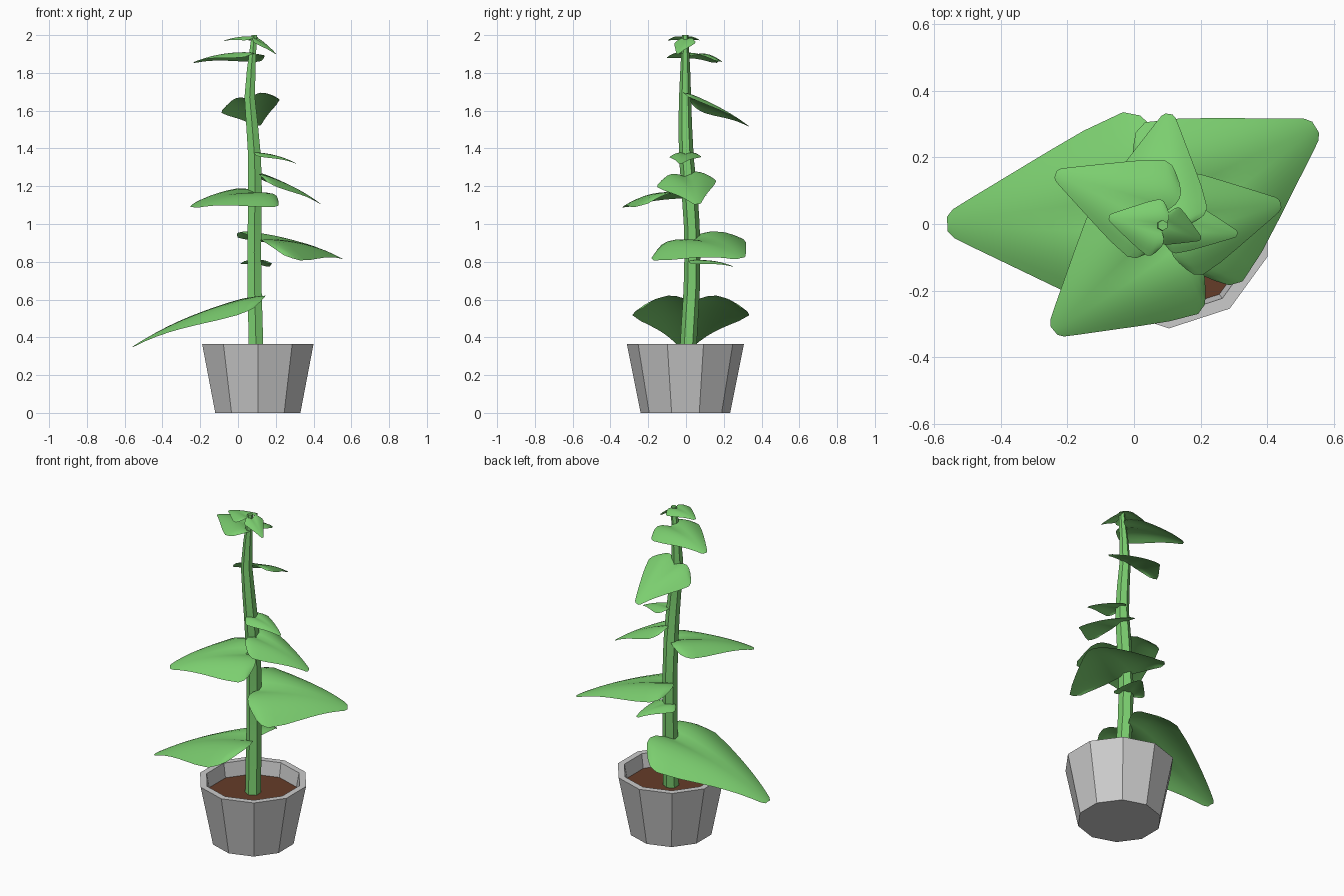
import bpy, bmesh, math
from mathutils import Vector

if "Cube" in bpy.data.objects:
    bpy.data.objects.remove(bpy.data.objects["Cube"])

def material(name, rgb):
    m = bpy.data.materials.new(name)
    m.diffuse_color = (*rgb, 1)
    m.use_nodes = True
    m.node_tree.nodes["Principled BSDF"].inputs["Base Color"].default_value = m.diffuse_color
    return m

GREEN = material("leaf_green", (0.2, 0.62, 0.16))
BROWN = material("soil_brown", (0.13, 0.045, 0.022))

def finish(bm, name, mat=None, angle=None, recalc=True):
    if recalc:
        bmesh.ops.recalc_face_normals(bm, faces=bm.faces)
    me = bpy.data.meshes.new(name)
    bm.to_mesh(me)
    bm.free()
    ob = bpy.data.objects.new(name, me)
    bpy.context.collection.objects.link(ob)
    if mat:
        me.materials.append(mat)
    if angle:
        bpy.ops.object.select_all(action='DESELECT')
        ob.select_set(True)
        bpy.context.view_layer.objects.active = ob
        bpy.ops.object.shade_smooth_by_angle(angle=math.radians(angle))
    return ob

def rings(sections, sides, turn=0.0):
    """Stack of horizontal n-gon rings (x, y, z, radius), capped at both ends."""
    bm = bmesh.new()
    loops = []
    for x, y, z, r in sections:
        loops.append([bm.verts.new((x + r * math.cos(turn + math.tau * i / sides),
                                    y + r * math.sin(turn + math.tau * i / sides), z))
                      for i in range(sides)])
    for a, b in zip(loops, loops[1:]):
        for i in range(sides):
            j = (i + 1) % sides
            bm.faces.new((a[i], a[j], b[j], b[i]))
    bm.faces.new(loops[0][::-1])
    bm.faces.new(loops[-1])
    return bm

# Pot: tapered ten-sided tub with a flat rim and recessed inside
PX, PY = 0.105, -0.003
pot = [(PX, PY, z, r) for z, r in
       ((0, 0.237), (0.365, 0.31), (0.365, 0.272), (0.27, 0.255))]
finish(rings(pot, 10, math.pi / 2), "pot")

# Soil disc
bm = bmesh.new()
bmesh.ops.create_circle(bm, cap_ends=True, segments=10, radius=0.257)
for v in bm.verts:
    v.co += Vector((PX, PY, 0.28))
finish(bm, "soil", BROWN, recalc=False)

# Stem: wandering six-sided stalk
stem = [(0.097, 0.008, 0.27, 0.044), (0.093, 0.018, 0.45, 0.044), (0.088, 0.03, 0.65, 0.043),
        (0.086, 0.034, 0.85, 0.042), (0.088, 0.03, 1.0, 0.042), (0.09, 0.018, 1.18, 0.042),
        (0.088, 0.002, 1.35, 0.039), (0.075, -0.004, 1.52, 0.036), (0.062, -0.005, 1.67, 0.032),
        (0.07, -0.004, 1.82, 0.026), (0.086, -0.004, 2.0, 0.016)]
finish(rings(stem, 6, math.pi / 6), "stem", GREEN, 40)

# Leaves: arrow-heart blades with two lobes, arched to a blunt drooping tip
WIDTH = [(0, 0.84), (0.06, 0.96), (0.14, 1), (0.33, 0.84), (0.5, 0.66),
         (0.7, 0.44), (0.9, 0.22), (0.97, 0.14), (1, 0.07)]

def half_width(v):
    for (a, wa), (b, wb) in zip(WIDTH, WIDTH[1:]):
        if v <= b:
            return wa + (wb - wa) * (v - a) / (b - a)
    return WIDTH[-1][1]

def leaf(name, base, tip, hw, roll=0.0, cols=12):
    base, tip = Vector(base), Vector(tip)
    axis = tip - base
    length = axis.xy.length
    left = Vector((-axis.y, axis.x, 0)) / length
    steps = [0, 0.03, 0.06, 0.1, 0.14, 0.23, 0.33, 0.42, 0.5, 0.6, 0.7, 0.8, 0.9, 0.97, 1]
    bm = bmesh.new()
    grid = []
    for v in steps:
        w = hw * half_width(v)
        row = []
        for i in range(cols + 1):
            u = 2 * i / cols - 1
            lobe = math.sin(math.pi * abs(u))
            s = v - 0.11 * (1 - v) ** 3 * lobe
            p = base + axis * s + left * (u * w)
            p.z += 0.28 * length * s * (1 - s)                    # arch
            p.z += w * (0.15 * (1 - v) ** 2 * lobe                # raised lobes
                        - (0.12 + 0.5 * v * (1 - v)) * u * u)     # drooping edges
            p.z += roll * u * w
            row.append(bm.verts.new(p))
        grid.append(row)
    for a, b in zip(grid, grid[1:]):
        for i in range(cols):
            bm.faces.new((a[i + 1], a[i], b[i], b[i + 1]))
    bm.normal_update()
    if sum(f.normal.z for f in bm.faces) < 0:
        bmesh.ops.reverse_faces(bm, faces=bm.faces)
    finish(bm, name, GREEN, 60, recalc=False)

LEAVES = [
    ((0.07, 0.03, 0.585), (-0.56, 0.0, 0.35), 0.31, 0.0),
    ((0.09, 0.05, 0.80), (0.16, 0.25, 0.775), 0.09, 0.0),
    ((0.12, 0.03, 0.91), (0.545, 0.29, 0.82), 0.28, 0.2),
    ((0.09, -0.05, 1.155), (-0.24, -0.32, 1.09), 0.235, -0.12),
    ((0.13, -0.005, 1.25), (0.44, 0.06, 1.105), 0.16, 0.1),
    ((0.11, 0.0, 1.37), (0.31, -0.03, 1.32), 0.085, 0.0),
    ((0.06, 0.03, 1.66), (0.105, 0.33, 1.52), 0.155, -0.22),
    ((0.08, 0.03, 1.89), (-0.235, 0.15, 1.855), 0.155, 0.07),
    ((0.08, -0.015, 1.985), (-0.075, 0.02, 1.97), 0.087, 0.0),
    ((0.1, 0.0, 1.975), (0.2, -0.045, 1.9), 0.06, 0.0),
]
for n, args in enumerate(LEAVES, 1):
    leaf(f"leaf_{n:02d}", *args)
